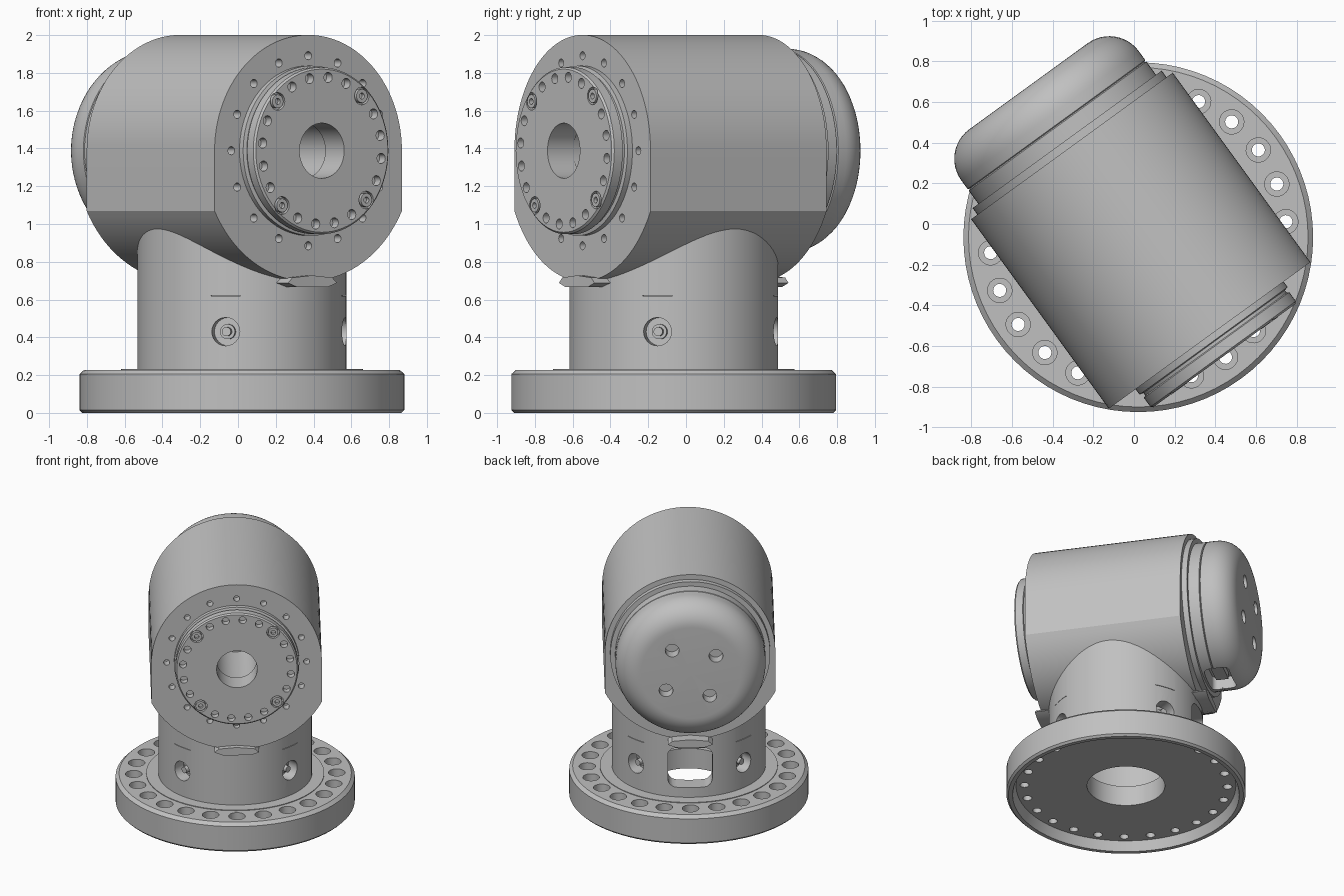
import bpy
import bmesh
from math import pi, sin, cos, radians
from mathutils import Matrix, Vector

cube = bpy.data.objects.get("Cube")
if cube:
    bpy.data.objects.remove(cube)

grey = bpy.data.materials.new("machined_grey")
grey.use_nodes = True
grey.diffuse_color = (0.53, 0.53, 0.53, 1)
grey.node_tree.nodes["Principled BSDF"].inputs["Base Color"].default_value = (0.53, 0.53, 0.53, 1)

# Frames: the whole joint is turned about the column axis
UPRIGHT = Matrix.Translation((0.021, -0.065, 0)) @ Matrix.Rotation(radians(36), 4, 'Z')
HEAD = UPRIGHT @ Matrix.Translation((0, 0, 1.388))
FRONT = HEAD @ Matrix.Rotation(pi / 2, 4, 'X')
BACK = HEAD @ Matrix.Rotation(-pi / 2, 4, 'X')


def make(name, bm):
    bmesh.ops.recalc_face_normals(bm, faces=bm.faces)
    mesh = bpy.data.meshes.new(name)
    bm.to_mesh(mesh)
    bm.free()
    mesh.materials.append(grey)
    obj = bpy.data.objects.new(name, mesh)
    bpy.context.collection.objects.link(obj)
    return obj


def lathe(name, pts, ring=False, steps=80):
    """Spin (radius, height) points about Z."""
    bm = bmesh.new()
    vs = [bm.verts.new((r, 0, h)) for r, h in pts]
    es = [bm.edges.new(p) for p in zip(vs, vs[1:])]
    if ring:
        es.append(bm.edges.new((vs[-1], vs[0])))
    bmesh.ops.spin(bm, geom=vs + es, cent=(0, 0, 0), axis=(0, 0, 1),
                   angle=2 * pi, steps=steps)
    bmesh.ops.remove_doubles(bm, verts=bm.verts, dist=1e-4)
    return make(name, bm)


def prism(bm, outline, h0, h1):
    """Extrude a closed outline along Z."""
    face = bm.faces.new([bm.verts.new((x, y, h0)) for x, y in outline])
    ext = bmesh.ops.extrude_face_region(bm, geom=[face])["geom"]
    bmesh.ops.translate(bm, vec=(0, 0, h1 - h0),
                        verts=[v for v in ext if isinstance(v, bmesh.types.BMVert)])


def cylinder(bm, r, h0, h1, at=(0, 0), frame=Matrix(), sides=24):
    place = frame @ Matrix.Translation((at[0], at[1], (h0 + h1) / 2))
    bmesh.ops.create_cone(bm, cap_ends=True, segments=sides, radius1=r,
                          radius2=r, depth=h1 - h0, matrix=place)


def box(bm, size, centre, frame=Matrix(), bevel=0):
    """Box, with its edges along Y optionally rounded."""
    verts = bmesh.ops.create_cube(bm, size=1)["verts"]
    for v in verts:
        v.co = Vector(a * b for a, b in zip(v.co, size))
    if bevel:
        es = [e for e in {e for v in verts for e in v.link_edges}
              if abs(e.verts[0].co.y - e.verts[1].co.y) > 1e-4]
        verts = bmesh.ops.bevel(bm, geom=es, offset=bevel, segments=6,
                                affect='EDGES', profile=0.5)["verts"]
    bmesh.ops.transform(bm, matrix=frame @ Matrix.Translation(centre), verts=verts)


def circle(r, count, start=0):
    for k in range(count):
        a = radians(start) + 2 * pi * k / count
        yield r * cos(a), r * sin(a)


def cut(obj, bm):
    """Subtract a set of cutters and bake the result."""
    cutter = make("cutter", bm)
    cutter.hide_render = True
    mod = obj.modifiers.new("cut", 'BOOLEAN')
    mod.operation, mod.solver, mod.object = 'DIFFERENCE', 'EXACT', cutter
    bpy.context.view_layer.update()
    deps = bpy.context.evaluated_depsgraph_get()
    mesh = bpy.data.meshes.new_from_object(obj.evaluated_get(deps))
    obj.modifiers.clear()
    obj.data = mesh
    bpy.data.objects.remove(cutter)


def finish(obj, frame):
    obj.matrix_world = frame
    obj.data.shade_smooth()
    obj.data.set_sharp_from_angle(angle=radians(25))


# Base flange with counterbored bolt holes and a recessed underside
flange = lathe("base_flange", [(0.28, 0.075), (0.79, 0.075), (0.815, 0), (0.845, 0),
                               (0.86, 0.015), (0.86, 0.205), (0.835, 0.228), (0.64, 0.228),
                               (0.64, 0.233), (0.28, 0.233)], True)
for radius, low in ((0.06, 0.13), (0.032, -0.1)):
    bm = bmesh.new()
    for at in circle(0.73, 24, 90):
        cylinder(bm, radius, low, 0.3, at)
    cut(flange, bm)
finish(flange, UPRIGHT)

# Hollow column with four recesses, marker slits and a rear access window
column = lathe("column", [(0.42, 0.225), (0.553, 0.225), (0.553, 1.05), (0.42, 1.05)], True)
bm = bmesh.new()
box(bm, (0.32, 0.5, 0.31), (0, 0.55, 0.465), bevel=0.06)
pins = bmesh.new()
for k in range(4):
    turn = Matrix.Rotation(radians(45 + 90 * k), 4, 'Z')
    out = turn @ Matrix.Translation((0, 0, 0.43)) @ Matrix.Rotation(pi / 2, 4, 'X')
    cylinder(bm, 0.075, 0.46, 0.65, frame=out)
    box(bm, (0.16, 0.06, 0.003), (0, -0.555, 0.62), turn)
    cylinder(pins, 0.04, 0.44, 0.49, frame=out)
    cylinder(pins, 0.024, 0.48, 0.53, frame=out)
cut(column, bm)
finish(column, UPRIGHT)
finish(make("recess_pins", pins), UPRIGHT)

# Head housing: round top, flat sides, wider arc below
bm = bmesh.new()
outline = [(0.613 * cos(pi * i / 48), 0.613 * sin(pi * i / 48)) for i in range(49)]
low, high = radians(207.5), radians(332.5)
outline += [(0.691 * cos(a), 0.691 * sin(a))
            for a in (low + (high - low) * i / 36 for i in range(37))]
prism(bm, outline, -0.555, 0.597)
housing = make("head_housing", bm)
bm = bmesh.new()
cylinder(bm, 0.152, 0.1, 0.8, sides=48)
for at in circle(0.503, 16):
    cylinder(bm, 0.022, 0.53, 0.7, at, sides=16)
cut(housing, bm)
finish(housing, FRONT)

# Output flange with a ring of holes, four of them holding bolts
output = lathe("output_flange", [(0.146, 0.55), (0.45, 0.55), (0.45, 0.63), (0.43, 0.635),
                                 (0.43, 0.65), (0.442, 0.655), (0.442, 0.71),
                                 (0.432, 0.72), (0.146, 0.72)], True)
bm = bmesh.new()
for k, at in enumerate(circle(0.39, 20, 48)):
    if k % 5:
        cylinder(bm, 0.027, 0.67, 0.8, at, sides=16)
    else:
        cylinder(bm, 0.047, 0.695, 0.8, at)
        bolt = lathe("flange_bolt", [(0, 0.7), (0.016, 0.7), (0.016, 0.722),
                                     (0.036, 0.722), (0.036, 0.685), (0, 0.685)], steps=24)
        finish(bolt, FRONT @ Matrix.Translation((*at, 0)))
cut(output, bm)
finish(output, FRONT)

# Rounded rear cap with four holes and a cable notch underneath
dome = [(0.36 + 0.18 * cos(a), 0.738 + 0.18 * sin(a))
        for a in (pi / 2 * i / 12 for i in range(13))]
cap = lathe("rear_cap", [(0, 0.5), (0.575, 0.5), (0.575, 0.595), (0.54, 0.595), (0.54, 0.675),
                         (0.53, 0.68), (0.54, 0.685)] + dome + [(0, 0.918)])
bm = bmesh.new()
for at in circle(0.225, 4, 37):
    cylinder(bm, 0.05, 0.83, 1, at)
box(bm, (0.3, 0.24, 0.18), (0, 0.54, 0.7), bevel=0.04)
cut(cap, bm)
finish(cap, BACK)

# Cable socket in the notch
bm = bmesh.new()
box(bm, (0.2, 0.06, 0.09), (0, 0.44, 0.69))
finish(make("cable_socket", bm), BACK)

# Peaked cover tabs under both ends of the housing
half = [(0, -0.66), (0.13, -0.672), (0.16, -0.7), (0.1, -0.722)]
outline = half + [(-x, y) for x, y in reversed(half[1:])]
for name, frame in (("front_tab", FRONT), ("rear_tab", BACK @ Matrix.Rotation(pi, 4, 'Z'))):
    bm = bmesh.new()
    prism(bm, outline, 0.48, 0.635)
    finish(make(name, bm), frame)
